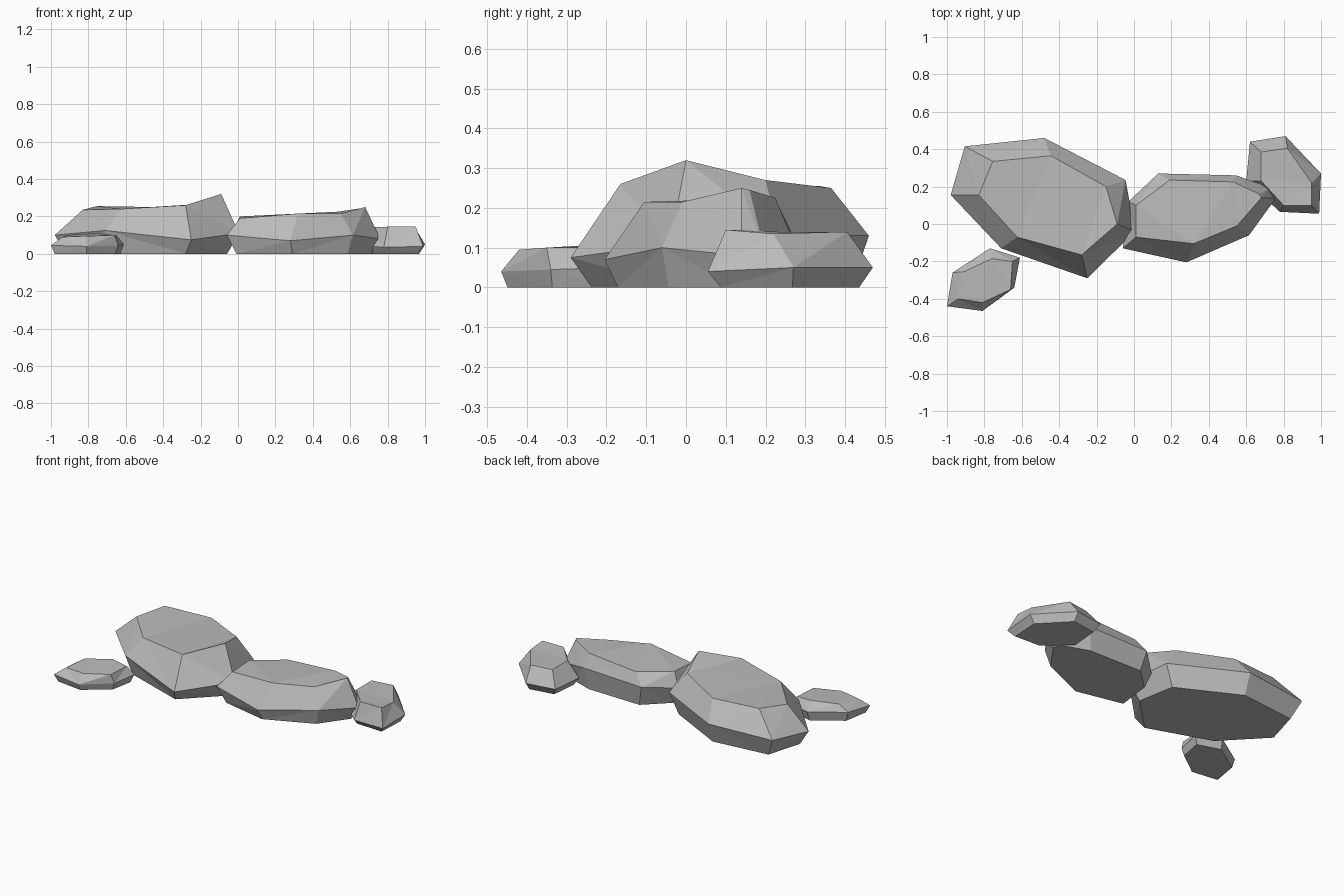
import bpy
import bmesh
from mathutils import Vector

default_cube = bpy.data.objects.get("Cube")
if default_cube:
    bpy.data.objects.remove(default_cube, do_unlink=True)

# One plain stone colour shared by every boulder
stone = bpy.data.materials.new("stone_grey")
stone.use_nodes = True
stone_colour = (0.5, 0.5, 0.5, 1)
stone.diffuse_color = stone_colour
shader = stone.node_tree.nodes["Principled BSDF"]
shader.inputs["Base Color"].default_value = stone_colour
shader.inputs["Roughness"].default_value = 0.9


def build_rock(name, waist, crown, foot_scale):
    """Faceted boulder: tucked-in foot, wide waist ring, uneven crown ring."""
    bm = bmesh.new()
    centre = sum((Vector(point) for point in waist), Vector()) / len(waist)

    # The foot is the waist outline drawn inwards and dropped to the ground
    foot = []
    for point in waist:
        corner = centre.lerp(Vector(point), foot_scale)
        corner.z = 0
        foot.append(corner)

    rings = [[bm.verts.new(point) for point in ring]
             for ring in (foot, waist, crown)]

    # Side facets between neighbouring rings
    count = len(waist)
    for lower, upper in zip(rings, rings[1:]):
        for i in range(count):
            j = (i + 1) % count
            bm.faces.new((lower[i], lower[j], upper[j], upper[i]))

    # Flat underside and gently broken top
    bm.faces.new(list(reversed(rings[0])))
    bm.faces.new(rings[-1])
    bmesh.ops.recalc_face_normals(bm, faces=bm.faces)
    bmesh.ops.triangulate(bm, faces=bm.faces[:], quad_method='BEAUTY',
                          ngon_method='BEAUTY')

    mesh = bpy.data.meshes.new(name)
    bm.to_mesh(mesh)
    bm.free()
    mesh.materials.append(stone)
    rock = bpy.data.objects.new(name, mesh)
    bpy.context.collection.objects.link(rock)
    return rock


# Rings run counter-clockwise seen from above
build_rock(
    "large_rock",
    waist=[(-.98, .155, .1), (-.71, -.13, .125), (-.25, -.29, .075),
           (.005, -.04, .11), (-.045, .235, .13), (-.48, .46, .13),
           (-.905, .415, .12)],
    crown=[(-.83, .155, .235), (-.625, -.07, .24), (-.28, -.165, .26),
           (-.09, 0, .32), (-.15, .2, .27), (-.445, .365, .25),
           (-.755, .335, .255)],
    foot_scale=.87)

build_rock(
    "long_rock",
    waist=[(-.06, -.13, .1), (.28, -.205, .07), (.615, -.06, .1),
           (.76, .14, .08), (.73, .195, .1), (.545, .26, .14),
           (.13, .27, .13), (-.03, .12, .11)],
    crown=[(.01, -.07, .19), (.32, -.105, .215), (.55, -.01, .215),
           (.68, .14, .25), (.67, .16, .245), (.53, .225, .225),
           (.19, .235, .2), (.01, .1, .2)],
    foot_scale=.88)

build_rock(
    "small_left_rock",
    waist=[(.6, .23, .05), (.78, .065, .035), (.99, .055, .04),
           (1, .27, .05), (.81, .47, .05), (.62, .44, .05)],
    crown=[(.68, .23, .14), (.8, .1, .145), (.95, .1, .145),
           (.95, .22, .135), (.82, .405, .14), (.68, .385, .14)],
    foot_scale=.84)

build_rock(
    "small_right_rock",
    waist=[(-1, -.44, .045), (-.81, -.465, .04), (-.64, -.34, .045),
           (-.61, -.18, .05), (-.77, -.13, .06), (-.97, -.26, .06)],
    crown=[(-.94, -.4, .09), (-.81, -.42, .095), (-.66, -.35, .1),
           (-.65, -.2, .1), (-.76, -.185, .11), (-.91, -.255, .1)],
    foot_scale=.9)
